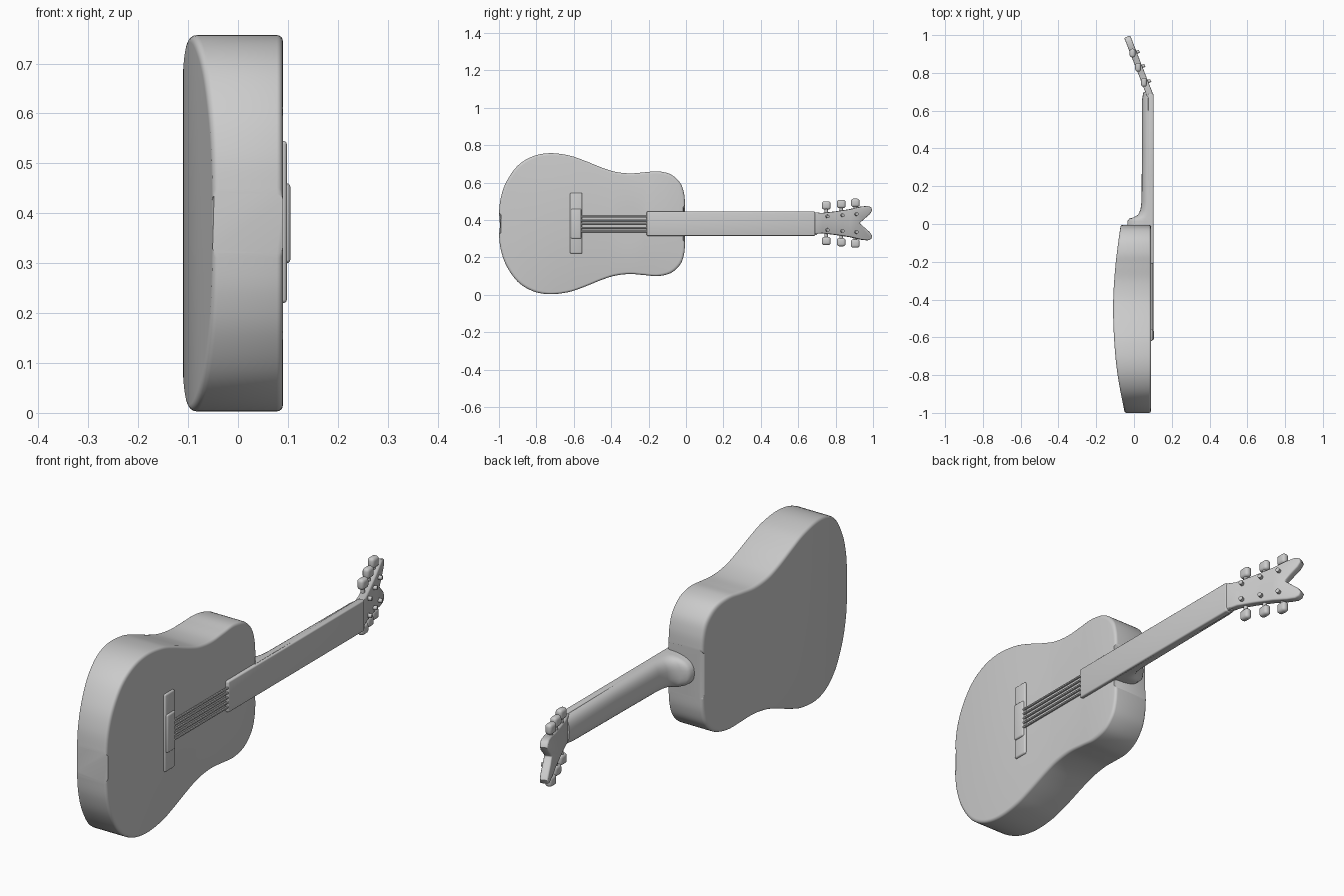
import bpy, bmesh, math
from mathutils import Vector

if "Cube" in bpy.data.objects:
    bpy.data.objects.remove(bpy.data.objects["Cube"])

ZC = 0.38          # height of the long axis
FACE = 0.09        # x of the soundboard

grey = bpy.data.materials.new("plain grey")
grey.diffuse_color = (0.6, 0.6, 0.6, 1)
grey.use_nodes = True
grey.node_tree.nodes["Principled BSDF"].inputs["Base Color"].default_value = grey.diffuse_color


def finish(name, bm, smooth=40):
    """Turn a bmesh into a named, shaded object."""
    bmesh.ops.recalc_face_normals(bm, faces=bm.faces)
    me = bpy.data.meshes.new(name)
    bm.to_mesh(me)
    bm.free()
    ob = bpy.data.objects.new(name, me)
    bpy.context.collection.objects.link(ob)
    me.materials.append(grey)
    bpy.ops.object.select_all(action='DESELECT')
    ob.select_set(True)
    bpy.context.view_layer.objects.active = ob
    bpy.ops.object.shade_smooth_by_angle(angle=math.radians(smooth))
    return ob


def loft(name, rings, smooth=40):
    """Skin equal-length closed rings and cap both ends."""
    bm = bmesh.new()
    rows = [[bm.verts.new(p) for p in r] for r in rings]
    n = len(rows[0])
    for a, b in zip(rows, rows[1:]):
        for i in range(n):
            bm.faces.new((a[i], a[(i + 1) % n], b[(i + 1) % n], b[i]))
    bm.faces.new(rows[0])
    bm.faces.new(rows[-1])
    return finish(name, bm, smooth)


def box(name, lo, hi, bevel=0.0):
    bm = bmesh.new()
    bmesh.ops.create_cube(bm, size=1)
    lo, hi = Vector(lo), Vector(hi)
    for v in bm.verts:
        v.co = (lo + hi) / 2 + v.co * (hi - lo)
    if bevel:
        bmesh.ops.bevel(bm, geom=bm.edges[:], offset=bevel, segments=3,
                        profile=0.5, affect='EDGES')
    return finish(name, bm)


def rod(name, a, b, r, sides=10):
    a, b = Vector(a), Vector(b)
    bm = bmesh.new()
    bmesh.ops.create_cone(bm, cap_ends=True, segments=sides, radius1=r,
                          radius2=r, depth=(b - a).length)
    rot = (b - a).to_track_quat('Z', 'Y')
    for v in bm.verts:
        v.co = (a + b) / 2 + rot @ v.co
    return finish(name, bm)


def curve(pts, steps):
    """Catmull-Rom samples through 2D points."""
    p = [pts[0]] + pts + [pts[-1]]
    out = []
    for i in range(1, len(p) - 2):
        for k in range(steps):
            t = k / steps
            out.append([0.5 * (2 * b + (c - a) * t + (2*a - 5*b + 4*c - d) * t**2
                        + (3*b - a - 3*c + d) * t**3)
                        for a, b, c, d in zip(*p[i - 1:i + 3])])
    return out + [list(pts[-1])]


def lookup(pts, y):
    for (a, va), (b, vb) in zip(pts, pts[1:]):
        if y <= b:
            return va + (vb - va) * max(0, (y - a) / (b - a))
    return pts[-1][1]


# Body: half widths along y, lofted with rounded rims and an arched back
outline = curve([(-1, 0.06), (-0.99, 0.14), (-0.96, 0.225), (-0.9, 0.31),
                 (-0.82, 0.36), (-0.73, 0.377), (-0.63, 0.366), (-0.55, 0.34),
                 (-0.45, 0.30), (-0.38, 0.278), (-0.3, 0.269), (-0.22, 0.275),
                 (-0.15, 0.28), (-0.08, 0.263), (-0.03, 0.217), (-0.01, 0.16),
                 (-0.005, 0.10)], 5)
arch = curve([(-1, -0.052), (-0.8, -0.088), (-0.6, -0.106), (-0.4, -0.11),
              (-0.2, -0.097), (0, -0.072)], 6)
rings = []
for y, h in outline:
    xb = lookup(arch, y)
    half = []
    for k in range(5):                     # front rim
        t = math.pi / 2 * k / 4
        half.append((FACE - 0.012 * (1 - math.cos(t)), 0.012 * (1 - math.sin(t))))
    for k in range(5):                     # back rim
        t = math.pi / 2 * k / 4
        half.append((xb + 0.014 * (1 - math.sin(t)), 0.014 * (1 - math.cos(t))))
    up = [(x, -0.5 + (y + 0.5) * (1 - d / 0.5), ZC + h - d) for x, d in half]
    down = [(x, yy, 2 * ZC - z) for x, yy, z in reversed(up)]
    rings.append(up + down)
body = loft("body", rings, 50)

# Shallow sound hole
cutter = rod("sound_hole_cutter", (0.06, -0.31, ZC + 0.005), (0.15, -0.31, ZC + 0.005), 0.09, 40)
cutter.hide_render = True
cutter.hide_set(True)
cut = body.modifiers.new("sound hole", 'BOOLEAN')
cut.operation, cut.solver, cut.object = 'DIFFERENCE', 'EXACT', cutter

# Bridge: wide low wings with a higher saddle in the middle
box("bridge", (0.075, -0.62, 0.22), (0.098, -0.555, 0.545), 0.007)
box("bridge_saddle", (0.08, -0.615, 0.30), (0.105, -0.56, 0.46), 0.007)

# Strings over the hole
for i in range(5):
    z = 0.338 + 0.02 * i
    rod(f"string_{i + 1}", (0.098, -0.565, z), (0.098, -0.2, z), 0.005, 8)

# Neck with a flared heel
neck = []
for y, xb, w in [(-0.02, -0.036, 0.066), (0.015, -0.035, 0.066), (0.028, -0.025, 0.066),
                 (0.036, 0.0, 0.066), (0.05, 0.022, 0.066), (0.075, 0.034, 0.066),
                 (0.12, 0.04, 0.066), (0.4, 0.042, 0.064), (0.66, 0.043, 0.062),
                 (0.70, 0.05, 0.06)]:
    ring = []
    for k in range(17):
        t = math.pi * k / 16
        c, s = math.cos(t), math.sin(t)
        ring.append((0.095 - (0.095 - xb) * s ** 0.7, y,
                     ZC + w * math.copysign(abs(c) ** 0.8, c)))
    neck.append(ring)
loft("neck", neck, 50)
box("fretboard", (0.075, -0.21, 0.315), (0.104, 0.69, 0.445), 0.006)


# Headstock: forked plate leaning back
def lean(y):
    return 0.1 - 0.39 * (y - 0.69)


side = [(0.675, 0.06), (0.73, 0.054), (0.80, 0.062), (0.88, 0.074), (0.94, 0.088),
        (0.975, 0.092), (0.992, 0.085), (0.998, 0.068), (0.985, 0.048), (0.955, 0.022)]
bm = bmesh.new()
pts = ([(y, ZC + 0.003 + w) for y, w in side] + [(0.93, ZC + 0.003)]
       + [(y, ZC + 0.003 - w) for y, w in reversed(side)])
front = bm.faces.new([bm.verts.new((lean(y), y, z)) for y, z in pts])
grown = bmesh.ops.extrude_face_region(bm, geom=[front])["geom"]
for v in grown:
    if isinstance(v, bmesh.types.BMVert):
        v.co += Vector((-0.032, -0.012, 0))
bmesh.ops.recalc_face_normals(bm, faces=bm.faces)
rim = [e for e in bm.edges if e.calc_face_angle(0) > 1.2]
bmesh.ops.bevel(bm, geom=rim, offset=0.006, segments=2, profile=0.5, affect='EDGES')
finish("headstock", bm, 50)

# Tuners: post, shaft and rounded button on both sides
for i, y in enumerate((0.75, 0.83, 0.905)):
    x = lean(y) - 0.024
    for s, label in ((1, "upper"), (-1, "lower")):
        zc = ZC + 0.003
        edge = 0.083 + 0.007 * i
        rod(f"{label}_tuner_shaft_{i + 1}", (x, y, zc + s * 0.04),
            (x, y, zc + s * edge), 0.009)
        rod(f"{label}_tuner_post_{i + 1}", (x, y - 0.005, zc + s * (0.036 + 0.006 * i)),
            (x + 0.036, y + 0.01, zc + s * (0.036 + 0.006 * i)), 0.009)
        bm = bmesh.new()
        bmesh.ops.create_cube(bm, size=1)
        for v in bm.verts:
            v.co = Vector((x, y, zc + s * (edge + 0.012))) + v.co * Vector((0.03, 0.046, 0.044))
        bmesh.ops.bevel(bm, geom=bm.edges[:], offset=0.012, segments=3,
                        profile=0.5, affect='EDGES')
        finish(f"{label}_tuner_button_{i + 1}", bm, 60)
